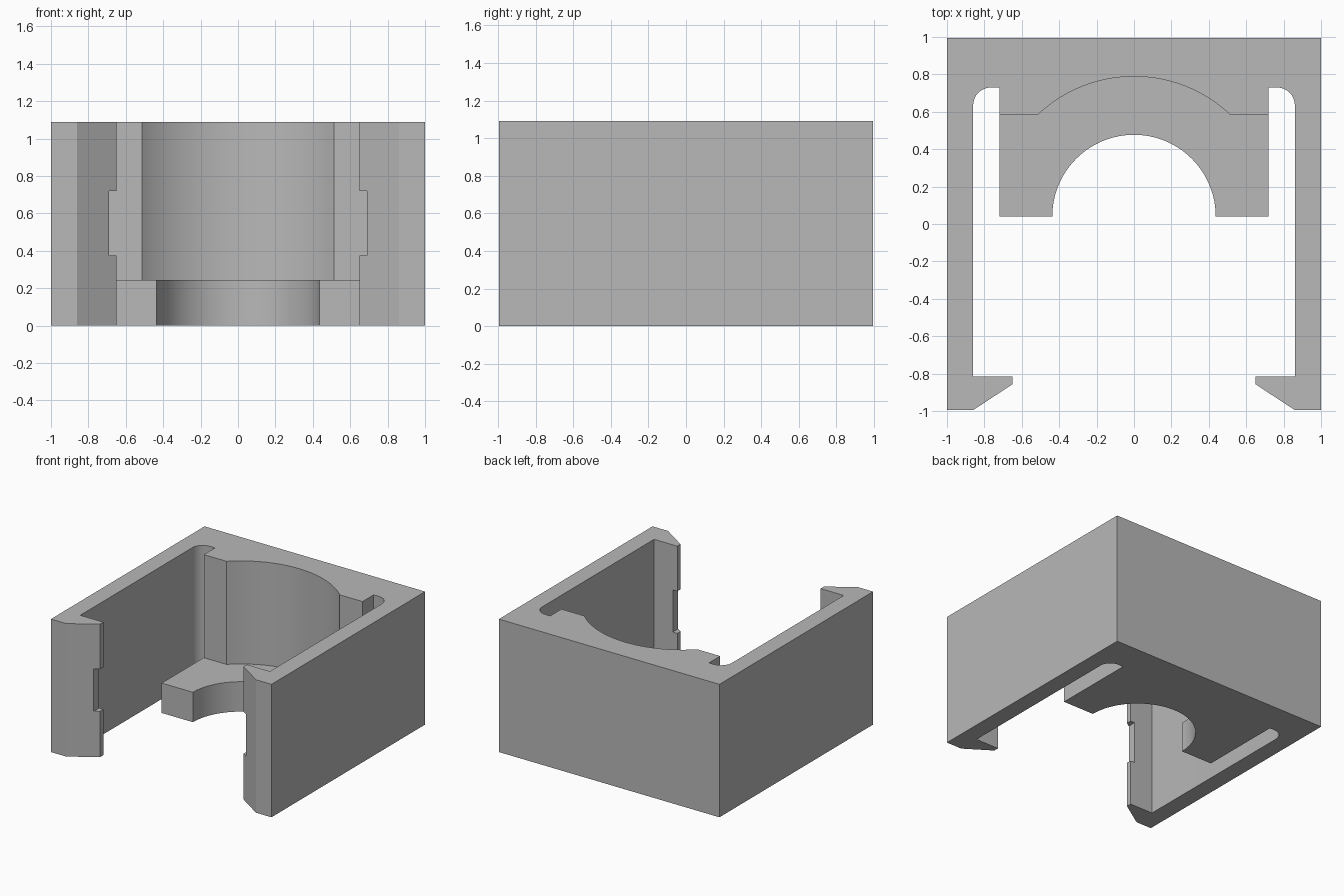
import bpy, bmesh
from math import cos, sin, pi, atan2

cube = bpy.data.objects.get("Cube")
if cube:
    bpy.data.objects.remove(cube, do_unlink=True)

HEIGHT = 1.09
BACK = 0.995
HOLE_Y = 0.04          # shared centre of the two round recesses
SHELF_TOP = 0.245

grey = bpy.data.materials.new("plain_grey")
grey.use_nodes = True
colour = (0.48, 0.48, 0.48, 1)
grey.diffuse_color = colour
grey.node_tree.nodes["Principled BSDF"].inputs["Base Color"].default_value = colour


def arc(cx, cy, r, start, end, steps):
    return [(cx + r * cos(start + (end - start) * i / steps),
             cy + r * sin(start + (end - start) * i / steps)) for i in range(steps + 1)]


def mirrored(half):
    """Close a half outline, which starts on the centre line, across x = 0."""
    return half + [(-x, y) for x, y in reversed(half) if x > 1e-5]


def prism(name, outline, z0, z1):
    bm = bmesh.new()
    face = bm.faces.new([bm.verts.new((x, y, z0)) for x, y in outline])
    ext = bmesh.ops.extrude_face_region(bm, geom=[face])
    top = [v for v in ext["geom"] if isinstance(v, bmesh.types.BMVert)]
    bmesh.ops.translate(bm, verts=top, vec=(0, 0, z1 - z0))
    bmesh.ops.recalc_face_normals(bm, faces=bm.faces)
    mesh = bpy.data.meshes.new(name)
    bm.to_mesh(mesh)
    bm.free()
    mesh.materials.append(grey)
    obj = bpy.data.objects.new(name, mesh)
    bpy.context.collection.objects.link(obj)
    return obj


def cut(target, cutter):
    cutter.hide_render = True
    mod = target.modifiers.new("cut", "BOOLEAN")
    mod.operation = "DIFFERENCE"
    mod.solver = "EXACT"
    mod.object = cutter
    bpy.context.view_layer.objects.active = target
    bpy.ops.object.modifier_apply(modifier=mod.name)
    bpy.data.objects.remove(cutter, do_unlink=True)


# Body outline: shelf hole, side slot with rounded corner, arm, hook, outer wall
half = arc(0, HOLE_Y, 0.437, pi / 2, 0, 24)
half += [(0.72, HOLE_Y), (0.72, 0.73)]
half += arc(0.765, 0.635, 0.095, pi / 2, 0, 8)
half += [(0.86, -0.815), (0.65, -0.815), (0.65, -0.857),
         (0.86, -BACK), (1, -BACK), (1, BACK)]
body = prism("clip_bracket", mirrored(half), 0, HEIGHT)

# Large round recess above the shelf
edge = atan2(0.545, 0.513)
pocket = arc(0, HOLE_Y, 0.7485, pi / 2, edge, 24)
pocket += [(0.79, pocket[-1][1]), (0.79, -0.2)]
cut(body, prism("recess_cutter", mirrored(pocket), SHELF_TOP, HEIGHT + 0.2))

# Notches in the hook tips
for side in (-1, 1):
    notch = [(side * x, y) for x, y in
             ((0.5, -1.1), (0.69, -1.1), (0.69, -0.7), (0.5, -0.7))]
    cut(body, prism("notch_cutter", notch, 0.375, 0.72))

# Smooth the curved walls, keep the corners sharp
for o in bpy.context.selected_objects:
    o.select_set(False)
body.select_set(True)
bpy.context.view_layer.objects.active = body
bpy.ops.object.shade_smooth_by_angle(angle=pi / 9)
